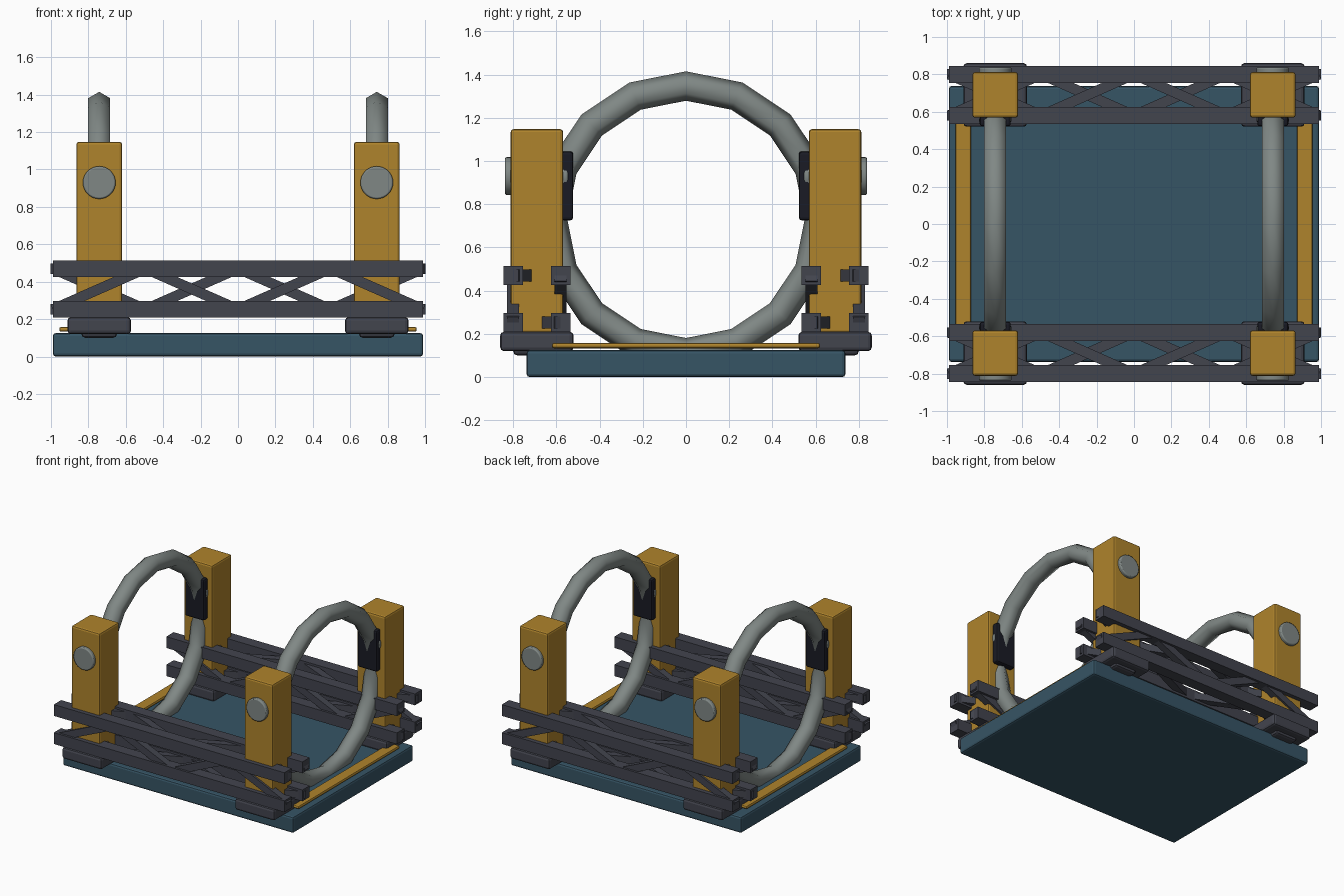
import bpy, math
from mathutils import Vector

if "Cube" in bpy.data.objects:
    bpy.data.objects.remove(bpy.data.objects["Cube"])


def material(name, rgb):
    m = bpy.data.materials.new(name)
    m.diffuse_color = (*rgb, 1)
    m.use_nodes = True
    m.node_tree.nodes["Principled BSDF"].inputs["Base Color"].default_value = m.diffuse_color
    return m


BLUE = material("slate blue", (0.037, 0.089, 0.130))
GOLD = material("mustard yellow", (0.43, 0.23, 0.025))
STEEL = material("dark steel", (0.055, 0.058, 0.076))
BLACK = material("rubber black", (0.010, 0.011, 0.018))
GREY = material("light grey", (0.215, 0.245, 0.235))


def finish(name, mat, bevel=0, smooth=0):
    ob = bpy.context.object
    ob.name = name
    ob.data.materials.append(mat)
    if smooth:
        bpy.ops.object.shade_smooth_by_angle(angle=math.radians(smooth))
    if bevel:
        mod = ob.modifiers.new("bevel", "BEVEL")
        mod.width, mod.segments = bevel, 2
        mod.limit_method = "ANGLE"
    return ob


def box(name, mat, center, size, bevel=0):
    bpy.ops.mesh.primitive_cube_add(size=1, location=center)
    bpy.context.object.scale = size
    bpy.ops.object.transform_apply(location=False, rotation=False, scale=True)
    return finish(name, mat, bevel)


def bar(name, a, b, t):
    # square bar between two points
    a, b = Vector(a), Vector(b)
    d = b - a
    ob = box(name, STEEL, (a + b) / 2, (d.length, t, t))
    ob.rotation_euler = (0, -math.asin(d.z / d.length), math.atan2(d.y, d.x))


# base slab
box("base", BLUE, (0, 0, 0.0625), (1.98, 1.476, 0.125), 0.015)

# end strips
for sx in (-1, 1):
    box("end_strip", GOLD, (sx * 0.913, 0, 0.1455), (0.085, 1.24, 0.025), 0.01)

PX, TY = 0.742, 0.69
for sx in (-1, 1):
    x = sx * PX
    # large ring standing across the base
    bpy.ops.mesh.primitive_torus_add(
        location=(x, 0, 0.73), rotation=(0, math.pi / 2, 0),
        major_segments=16, minor_segments=6,
        major_radius=0.617, minor_radius=0.068)
    finish("ring", GREY, smooth=80)

    for sy in (-1, 1):
        y = sy * TY
        # foot, post, clamp pad and axle
        box("foot", STEEL, (x, y, 0.165), (0.34, 0.34, 0.09), 0.018)
        box("foot_pad", STEEL, (x, y, 0.15), (0.19, 0.22, 0.10), 0.02)
        box("post", GOLD, (x, y, 0.675), (0.245, 0.243, 0.945), 0.014)
        box("clamp_pad", BLACK, (x, sy * 0.55, 0.885), (0.166, 0.056, 0.32), 0.014)
        bpy.ops.mesh.primitive_cylinder_add(
            vertices=32, radius=0.0875, depth=0.293,
            location=(x, sy * 0.6915, 0.93), rotation=(math.pi / 2, 0, 0))
        finish("axle", GREY, 0.008, 35)

# box trusses: four chords with zigzag braces on each face
LO, HI, IN, OUT = 0.252, 0.47, 0.58, 0.80
NODES = [-0.99, -0.495, 0, 0.495, 0.99]
for sy in (-1, 1):
    for yy in (IN, OUT):
        for z in (LO, HI):
            box("truss_chord", STEEL, (0, sy * yy, z), (1.98, 0.09, 0.088))
    # each face: position at even nodes, position at odd nodes
    faces = [((OUT, LO), (OUT, HI)), ((IN, HI), (IN, LO)),
             ((OUT, HI), (IN, HI)), ((IN, LO), (OUT, LO))]
    for even, odd in faces:
        for i in range(4):
            p, q = (even, odd) if i % 2 == 0 else (odd, even)
            bar("truss_brace", (NODES[i], sy * p[0], p[1]),
                (NODES[i + 1], sy * q[0], q[1]), 0.055)
